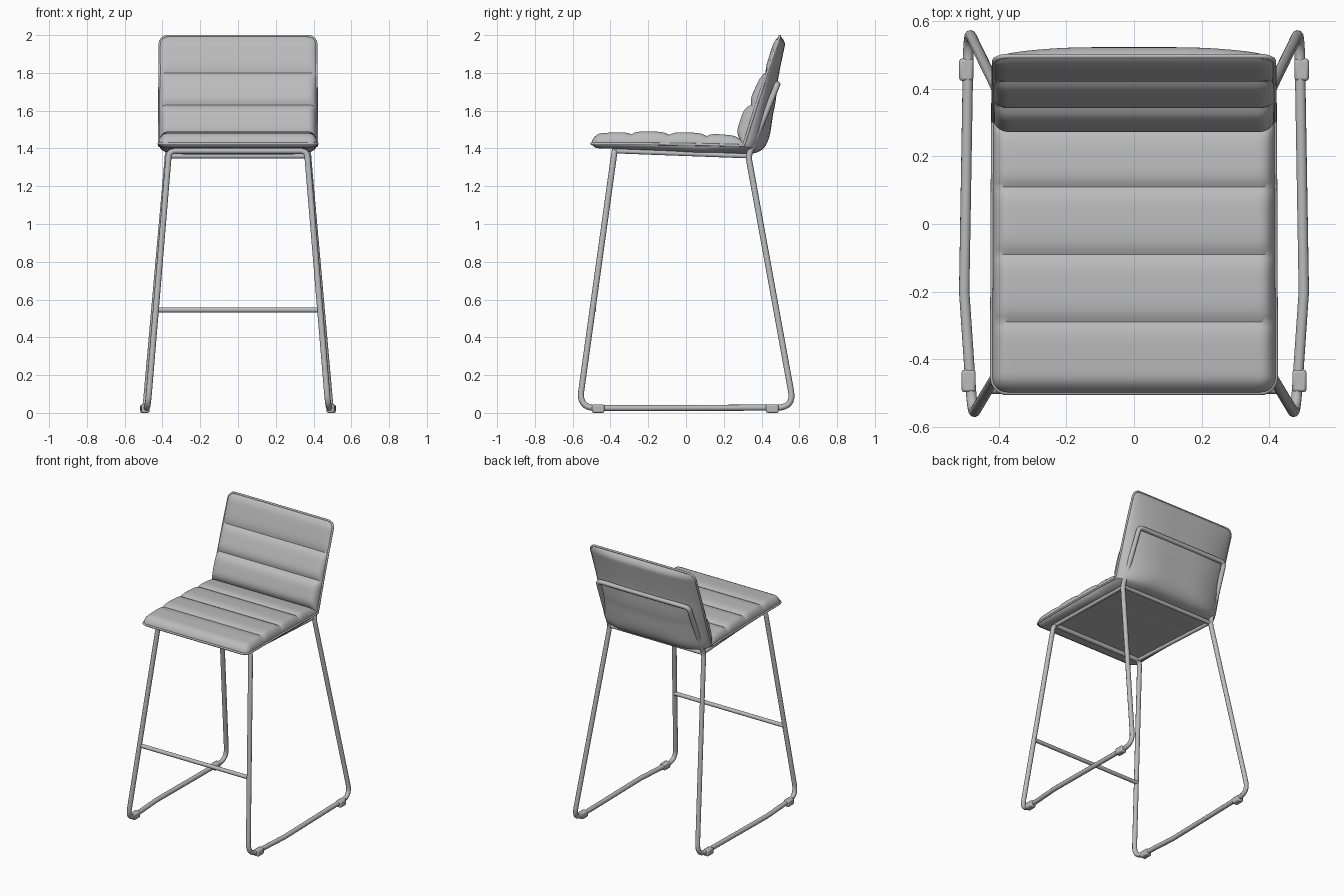
import bpy, bmesh, math
from mathutils import Vector

if "Cube" in bpy.data.objects:
    bpy.data.objects.remove(bpy.data.objects["Cube"])

grey = bpy.data.materials.new("soft_grey")
grey.diffuse_color = (0.5, 0.5, 0.5, 1)
grey.use_nodes = True
grey.node_tree.nodes["Principled BSDF"].inputs["Base Color"].default_value = grey.diffuse_color


def finish(ob, angle=35):
    ob.data.materials.clear()
    ob.data.materials.append(grey)
    bpy.ops.object.select_all(action='DESELECT')
    ob.select_set(True)
    bpy.context.view_layer.objects.active = ob
    if ob.type == 'CURVE':
        bpy.ops.object.convert(target='MESH')
        ob = bpy.context.object
    bpy.ops.object.shade_smooth_by_angle(angle=math.radians(angle))
    return ob


def fillet(pts, cuts, closed):
    """Round each corner of a path, starting 'cut' away from the corner."""
    out, n = [], len(pts)
    for i, (p, c) in enumerate(zip(pts, cuts)):
        if c == 0 or (not closed and i in (0, n - 1)):
            out.append(p)
            continue
        a = p + (pts[i - 1] - p).normalized() * c
        b = p + (pts[(i + 1) % n] - p).normalized() * c
        for k in range(9):
            t = k / 8
            out.append(a * (1 - t) ** 2 + p * 2 * t * (1 - t) + b * t * t)
    return out


def tube(name, pts, radius, closed=False):
    cu = bpy.data.curves.new(name, 'CURVE')
    cu.dimensions = '3D'
    cu.bevel_depth, cu.bevel_resolution = radius, 3
    cu.use_fill_caps = not closed
    sp = cu.splines.new('POLY')
    sp.points.add(len(pts) - 1)
    for q, p in zip(sp.points, pts):
        q.co = (*p, 1)
    sp.use_cyclic_u = closed
    ob = bpy.data.objects.new(name, cu)
    bpy.context.collection.objects.link(ob)
    return finish(ob, 50)


# Frame: one closed bent tube (front bar, legs, floor runners, back hoop)
R = 0.016
half = [((.365, -.378, 1.387), .035), ((.478, -.567, .026), .09),
        ((.503, -.2, .026), 0), ((.49, .572, .028), .09),
        ((.372, .33, 1.36), .03), ((.36, .484, 1.74), .03)]
path = [(Vector(p), c) for p, c in half]
path += [(Vector((-p.x, p.y, p.z)), c) for p, c in reversed(path)]
tube("leg_frame", fillet([p for p, c in path], [c for p, c in path], True), R, True)

# Bars
tube("footrest", [Vector((s * .435, -.489, .545)) for s in (-1, 1)], .014)
tube("rear_seat_bar", [Vector((s * .37, .33, 1.36)) for s in (-1, 1)], .014)
for s, side in ((-1, "left"), (1, "right")):
    tube(side + "_seat_rail", [Vector((s * .352, -.37, 1.386)), Vector((s * .365, .33, 1.36))], .013)
    # Floor glides clipped on the runners
    for y, x, end in ((-.465, .49, "front"), (.457, .497, "rear")):
        bpy.ops.mesh.primitive_cube_add(size=1, location=(s * x, y, .022))
        ob = bpy.context.object
        ob.name = f"{side}_{end}_glide"
        ob.scale = (.042, .066, .044)
        bpy.ops.object.transform_apply(location=False, scale=True)
        m = ob.modifiers.new("round", 'BEVEL')
        m.width, m.segments = .008, 2
        finish(ob)

# Upholstered shell: (y, z) of rim, cushion seam and shell back at each seam
stations = [((-.50, 1.425), (-.50, 1.465), (-.495, 1.402)),
            ((-.29, 1.425), (-.29, 1.475), (-.29, 1.395)),
            ((-.09, 1.423), (-.09, 1.472), (-.09, 1.387)),
            ((.11, 1.42), (.11, 1.465), (.11, 1.377)),
            ((.305, 1.415), (.285, 1.45), (.395, 1.388)),
            ((.367, 1.61), (.345, 1.63), (.465, 1.60)),
            ((.427, 1.795), (.422, 1.80), (.490, 1.78)),
            ((.497, 1.995), (.485, 1.995), (.530, 1.975))]
puffs = [.014, .016, .016, .016, .03, .018, .01]
rim, seam, back = [[Vector((0, *st[k])) for st in stations] for k in range(3)]
N = len(puffs)
lengths = [(rim[i + 1] - rim[i]).length for i in range(N)]
total = sum(lengths)
W, CORNER = .42, .045


def smooth(p, i, t):
    """Catmull-Rom point between p[i] and p[i + 1]."""
    a, b, c, d = p[max(i - 1, 0)], p[i], p[i + 1], p[min(i + 2, N)]
    return .5 * (2 * b + (c - a) * t + (2 * a - 5 * b + 4 * c - d) * t ** 2
                 + (3 * b - a - 3 * c + d) * t ** 3)


def dome(e, k):
    """Rounded rise from 0 at an edge to 1 at distance k."""
    return math.sqrt(max(0, 1 - (1 - min(e / k, 1)) ** 2))


rows = []
for i in range(N):
    ts = [j / 14 for j in range(14)]
    if i == 0:
        ts = [0, .004, .015, .035] + ts[1:]
    if i == N - 1:
        ts += [.965, .985, .996, 1]
    for t in ts:
        s = sum(lengths[:i]) + lengths[i] * t
        r = rim[i].lerp(rim[i + 1], t)
        d = seam[i + 1] - seam[i]
        n = Vector((0, -d.z, d.y)).normalized()
        u = seam[i].lerp(seam[i + 1], t) + n * puffs[i] * (1 - (2 * t - 1) ** 4)
        e = min(s, total - s)
        q = max(0, CORNER - e)
        w = W - .006 * s / total - (CORNER - math.sqrt(max(0, CORNER ** 2 - q * q)))
        bend = min(max((i + t - 3) / 1.5, 0), 1)
        rows.append((r, u, smooth(back, i, t), w, e, .06 + .24 * bend))

M = 44
bm = bmesh.new()
front, rear = [], []
for r, u, l, w, e, k in rows:
    fr, re = [], []
    for j in range(M + 1):
        a = -math.cos(math.pi * j / M)
        x = w * (.35 * a + .65 * math.sin(a * math.pi / 2))
        side = w - abs(x)
        pu = r + (u - r) * dome(side, .045) * dome(e, .045)
        pl = r + (l - r) * dome(side, k) * dome(e, .05)
        fr.append(bm.verts.new((x, pu.y, pu.z)))
        re.append(bm.verts.new((x, pl.y, pl.z)))
    front.append(fr)
    rear.append(re)
for i in range(len(rows) - 1):
    for j in range(M):
        for g, flip in ((front, 1), (rear, -1)):
            bm.faces.new([g[i][j], g[i][j + 1], g[i + 1][j + 1], g[i + 1][j]][::flip])
bmesh.ops.remove_doubles(bm, verts=bm.verts, dist=.00005)
me = bpy.data.meshes.new("seat_shell")
bm.to_mesh(me)
bm.free()
shell = bpy.data.objects.new("seat_shell", me)
bpy.context.collection.objects.link(shell)
finish(shell, 40)

# Piping around the rim of the shell
edge = [Vector((w, r.y, r.z)) for r, u, l, w, e, k in rows]
tube("rim_piping", edge + [Vector((-p.x, p.y, p.z)) for p in reversed(edge)], .007, True)
